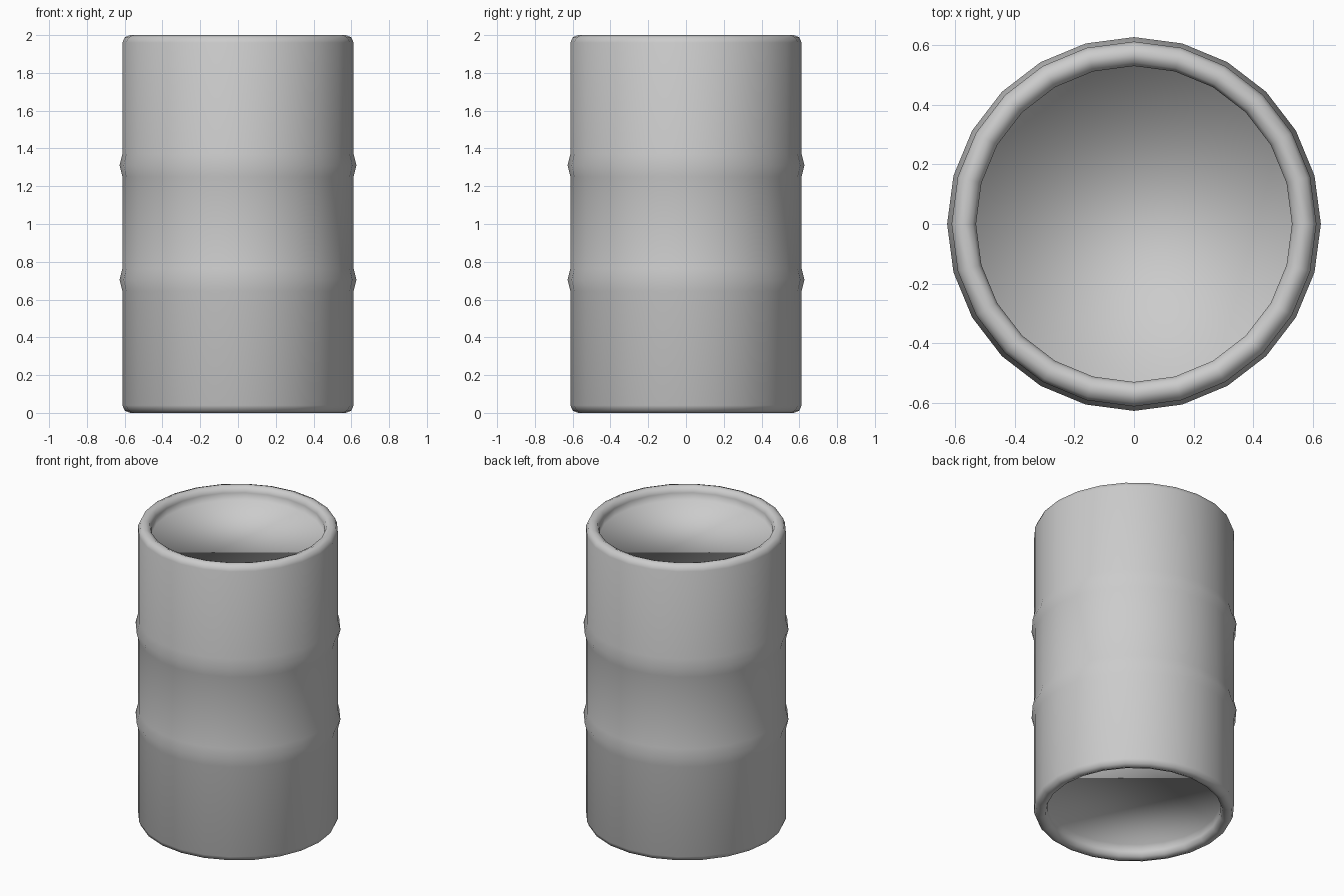
import bpy, bmesh
from math import sin, cos, tau

if "Cube" in bpy.data.objects:
    bpy.data.objects.remove(bpy.data.objects["Cube"])

SIDES = 24
R = 0.612          # wall radius
INNER = 0.53       # recessed lid radius

# rounded rim profile, bottom half: (radius, height), lid edge to wall
rim = [(INNER, 0.09), (INNER, 0.04), (0.541, 0.012), (0.57, 0.0),
       (0.6, 0.012), (R, 0.04)]


def rib(z):
    """Raised hoop around the wall."""
    return [(R, z - 0.06), (0.627, z), (R, z + 0.06)]


profile = rim + rib(0.705) + rib(1.31) + [(r, 2 - z) for r, z in reversed(rim)]

# barrel body: one ring of vertices per profile point
bm = bmesh.new()
rings = [[bm.verts.new((r * cos(tau * i / SIDES), r * sin(tau * i / SIDES), z))
          for i in range(SIDES)] for r, z in profile]
for a, b in zip(rings, rings[1:]):
    for i in range(SIDES):
        j = (i + 1) % SIDES
        bm.faces.new((a[i], a[j], b[j], b[i]))

# recessed bottom and top lids
bm.faces.new(list(reversed(rings[0])))
bm.faces.new(rings[-1])
bmesh.ops.recalc_face_normals(bm, faces=bm.faces)
for f in bm.faces:
    f.smooth = True

mesh = bpy.data.meshes.new("barrel")
bm.to_mesh(mesh)
bm.free()
bpy.context.collection.objects.link(bpy.data.objects.new("barrel", mesh))
